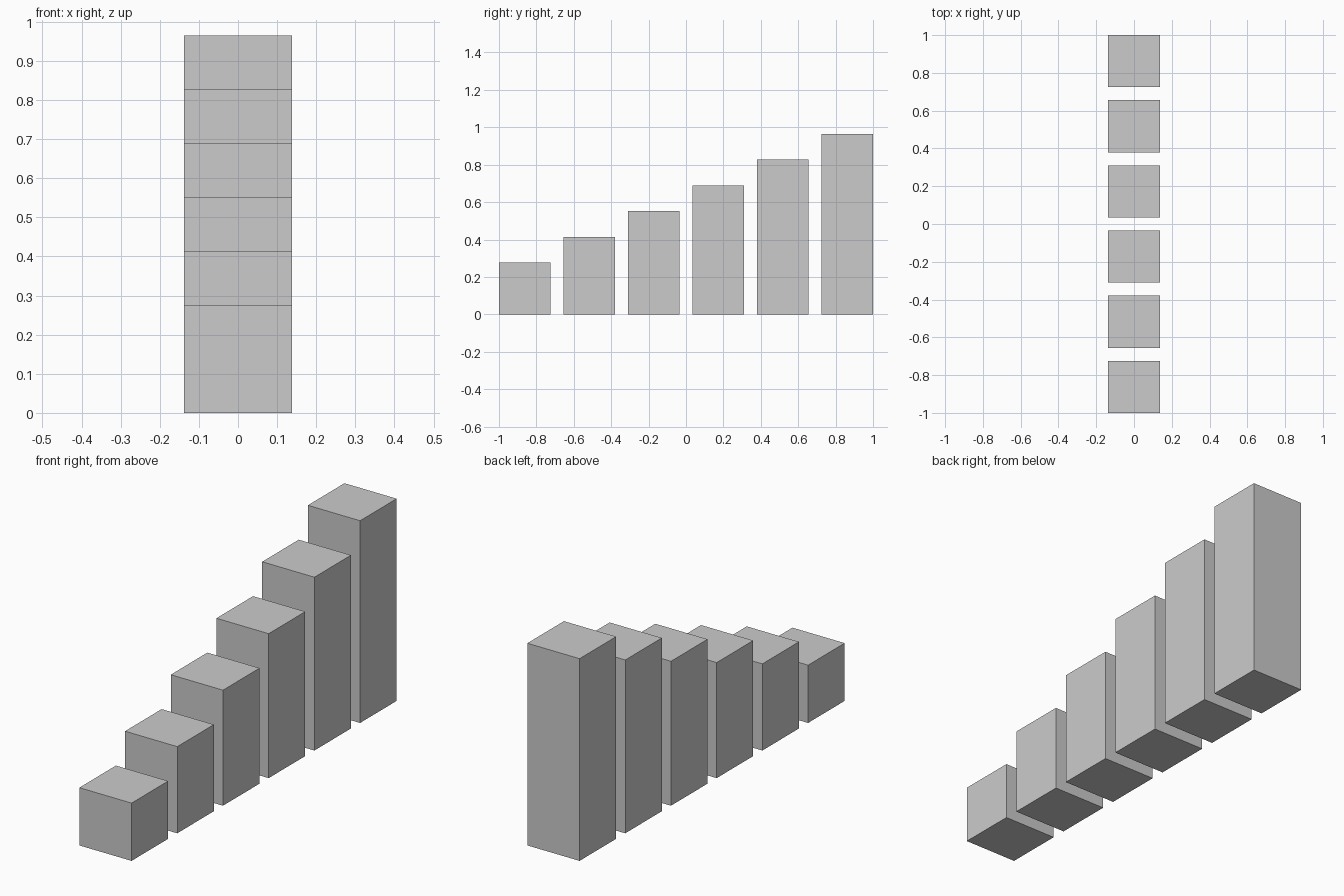
import bpy
import bmesh
from mathutils import Matrix, Vector

cube = bpy.data.objects.get("Cube")
if cube:
    bpy.data.objects.remove(cube, do_unlink=True)

COUNT = 6
WIDTH = 2 / 7.25          # six blocks and five quarter-width gaps span 2 units
PITCH = WIDTH * 1.25

# Plain grey material
grey = bpy.data.materials.new("light_grey")
grey.use_nodes = True
colour = (0.6, 0.6, 0.6, 1)
grey.diffuse_color = colour
grey.node_tree.nodes["Principled BSDF"].inputs["Base Color"].default_value = colour


def add_block(name, y, height):
    """Square block standing on the ground."""
    bm = bmesh.new()
    place = Matrix.Translation(Vector((0, 0, height / 2)))
    size = Matrix.Diagonal((WIDTH, WIDTH, height, 1))
    bmesh.ops.create_cube(bm, size=1, matrix=place @ size)
    mesh = bpy.data.meshes.new(name)
    bm.to_mesh(mesh)
    bm.free()
    mesh.materials.append(grey)
    block = bpy.data.objects.new(name, mesh)
    block.location.y = y
    bpy.context.collection.objects.link(block)


# Row of blocks, each half a width taller than the one before it
for i in range(COUNT):
    add_block(f"step_block_{i + 1}", (i - (COUNT - 1) / 2) * PITCH, WIDTH * (1 + i / 2))
